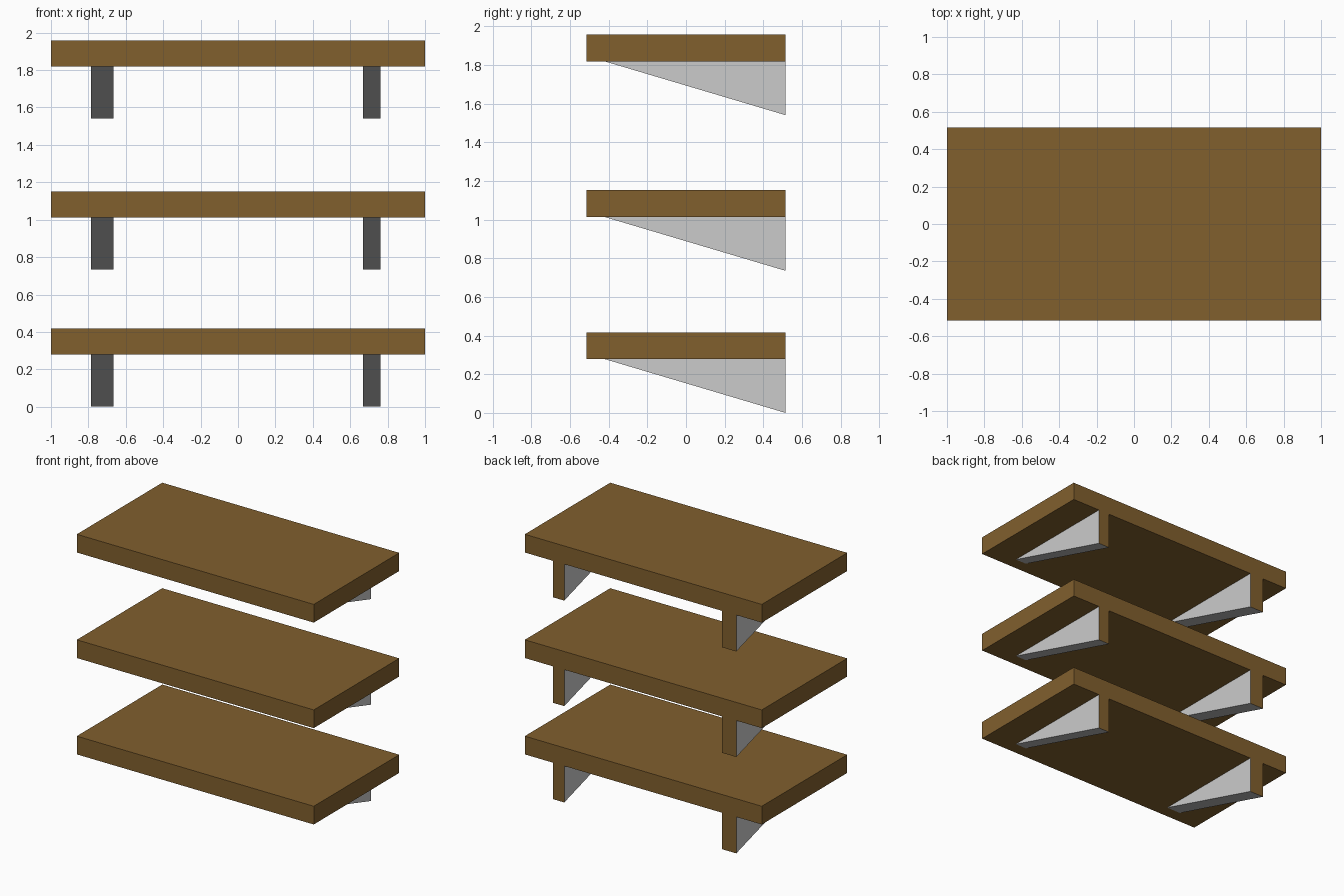
import bpy

if "Cube" in bpy.data.objects:
    bpy.data.objects.remove(bpy.data.objects["Cube"])

HALF_X, HALF_Y = 1.0, 0.515
THICK = 0.139           # board thickness
DROP = 0.278            # bracket height
TIP_Y = -0.42           # front tip of the brackets
BRACKETS = {"left": (-0.785, -0.665), "right": (0.667, 0.762)}
SHELVES = {"lower": 0.278, "middle": 1.013, "upper": 1.818}   # underside heights

brown = bpy.data.materials.new("brown_wood")
brown.diffuse_color = (0.22, 0.115, 0.027, 1.0)
brown.use_nodes = True
brown.node_tree.nodes["Principled BSDF"].inputs["Base Color"].default_value = brown.diffuse_color


def make_object(name, verts, faces, z, material=None):
    mesh = bpy.data.meshes.new(name)
    mesh.from_pydata(verts, [], faces)
    if material:
        mesh.materials.append(material)
    obj = bpy.data.objects.new(name, mesh)
    obj.location.z = z
    bpy.context.collection.objects.link(obj)
    return obj


def shelf_board(name, z):
    # Board, with flush brown tabs on the back that cap the brackets
    verts = [(x, y, h) for h in (0, THICK)
             for x, y in ((-HALF_X, -HALF_Y), (HALF_X, -HALF_Y),
                          (HALF_X, HALF_Y), (-HALF_X, HALF_Y))]
    faces = [(3, 2, 1, 0), (4, 5, 6, 7)]
    faces += [(i, (i + 1) % 4, (i + 1) % 4 + 4, i + 4) for i in range(4)]
    for x0, x1 in BRACKETS.values():
        n = len(verts)
        verts += [(x1, HALF_Y, -DROP), (x0, HALF_Y, -DROP),
                  (x0, HALF_Y, 0), (x1, HALF_Y, 0)]
        faces.append((n, n + 1, n + 2, n + 3))
    make_object(name, verts, faces, z, brown)


def bracket(name, x0, x1, z):
    # Grey wedge: two triangular sides and the sloping underside
    profile = ((TIP_Y, 0), (HALF_Y, -DROP), (HALF_Y, 0))
    verts = [(x, y, h) for x in (x0, x1) for y, h in profile]
    make_object(name, verts, [(0, 2, 1), (3, 4, 5), (0, 1, 4, 3)], z)


# Three shelves, each on a pair of brackets
for level, height in SHELVES.items():
    shelf_board(f"{level}_shelf", height)
    for side, (a, b) in BRACKETS.items():
        bracket(f"{level}_{side}_bracket", a, b, height)
